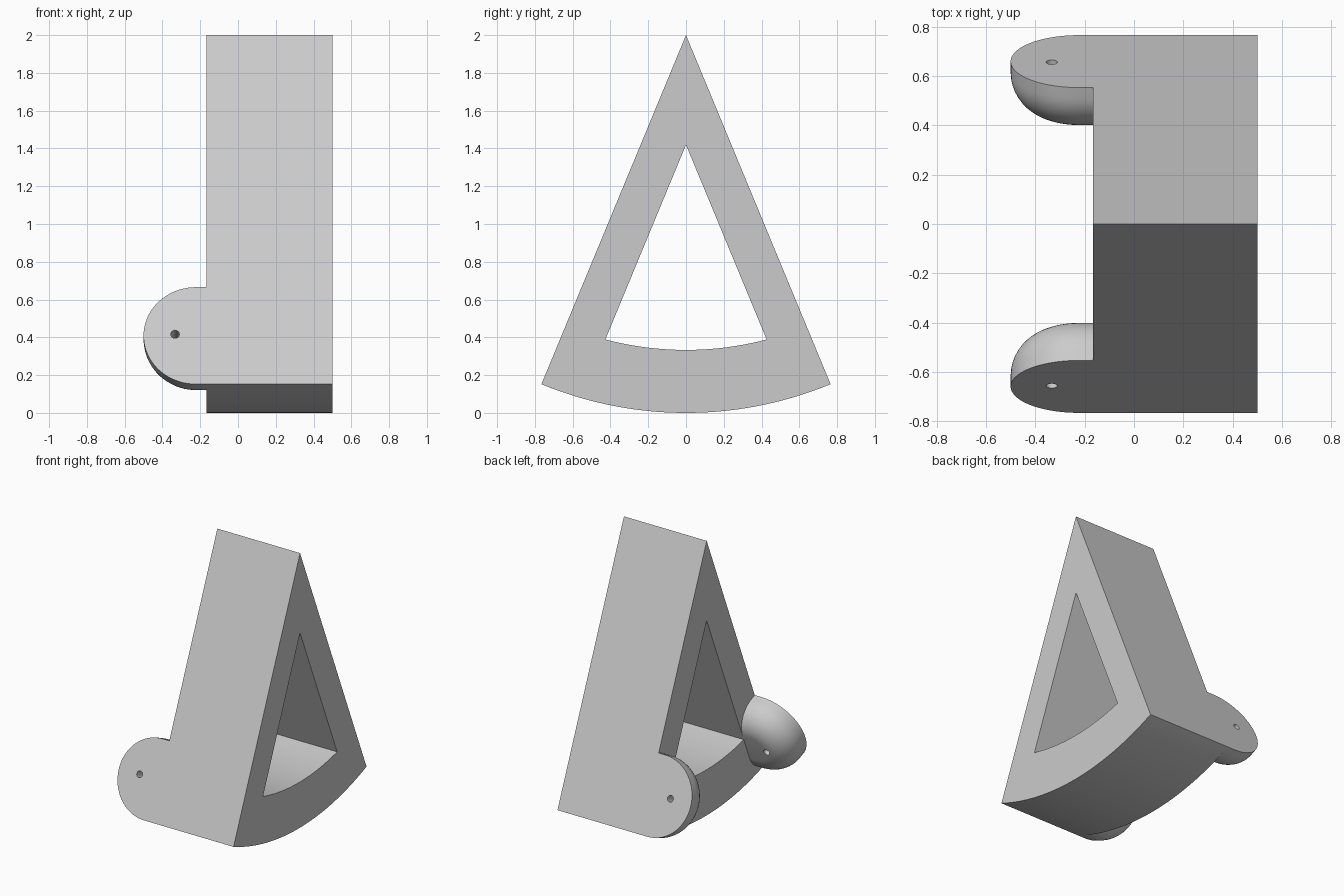
import bpy
import bmesh
import math
from mathutils import Vector, Matrix

if "Cube" in bpy.data.objects:
    bpy.data.objects.remove(bpy.data.objects["Cube"], do_unlink=True)

HALF = math.radians(22.5)        # half angle of the sector
RADIUS, THICK = 2.0, 2 / 9       # sector radius, bar thickness
SIDE_X, END_X = -1 / 6, 0.5      # frame extent in x
EAR_R, FILLET = 5 / 18, 0.175    # ear end radius, inner edge rounding

grey = bpy.data.materials.new("plain_grey")
grey.use_nodes = True
colour = (0.6, 0.6, 0.6, 1)
grey.diffuse_color = colour
grey.node_tree.nodes["Principled BSDF"].inputs["Base Color"].default_value = colour


def make_object(name, bm):
    bmesh.ops.recalc_face_normals(bm, faces=bm.faces)
    mesh = bpy.data.meshes.new(name)
    bm.to_mesh(mesh)
    bm.free()
    mesh.materials.append(grey)
    obj = bpy.data.objects.new(name, mesh)
    bpy.context.collection.objects.link(obj)
    return obj


def smooth(obj):
    bpy.ops.object.select_all(action="DESELECT")
    obj.select_set(True)
    bpy.context.view_layer.objects.active = obj
    bpy.ops.object.shade_smooth_by_angle(angle=math.radians(30))


def bridge(bm, a, b):
    for i in range(len(a)):
        j = (i + 1) % len(a)
        bm.faces.new((a[i], a[j], b[j], b[i]))


def sector(apex_z, radius, half, steps=40):
    """Apex followed by an arc centred on the top of the frame."""
    arc = [half * (2 * i / steps - 1) for i in range(steps + 1)]
    return [(0, apex_z)] + [(radius * math.sin(a), RADIUS - radius * math.cos(a)) for a in arc]


# Sector frame with a matching window
drop = THICK / math.sin(HALF)
inner_r = RADIUS * 5 / 6
inner_half = HALF - math.asin(THICK / inner_r)
profiles = [sector(RADIUS, RADIUS, HALF), sector(RADIUS - drop, inner_r, inner_half)]
bm = bmesh.new()
outer, inner = [[[bm.verts.new((x, y, z)) for y, z in p] for x in (SIDE_X, END_X)] for p in profiles]
bridge(bm, outer[0], outer[1])
bridge(bm, inner[0], inner[1])
for k in (0, 1):
    bridge(bm, outer[k], inner[k])
frame = make_object("sector_frame", bm)
smooth(frame)

# Local space of a sloping bar: x, distance down the slope, depth inward
slope = Matrix(((1, 0, 0),
                (0, math.sin(HALF), -math.cos(HALF)),
                (0, -math.cos(HALF), -math.sin(HALF)))).to_4x4()
slope.translation = Vector((0, 0, RADIUS))
centre = Vector((END_X * -1 + EAR_R, RADIUS - EAR_R, 0))


def ear_ring(bm, inset, depth, steps=40):
    r = EAR_R - inset
    pts = [(SIDE_X, centre.y + r)]
    for i in range(steps + 1):
        a = math.pi * (0.5 + i / steps)
        pts.append((centre.x + r * math.cos(a), centre.y + r * math.sin(a)))
    pts.append((SIDE_X, centre.y - r))
    return [bm.verts.new(slope @ Vector((x, s, depth))) for x, s in pts]


# Hinge ear: flat outside, rounded inner edge
bm = bmesh.new()
rings = [ear_ring(bm, 0, 0)]
for i in range(13):
    a = math.pi / 2 * i / 12
    rings.append(ear_ring(bm, FILLET * (1 - math.cos(a)), THICK - FILLET * (1 - math.sin(a))))
for a, b in zip(rings, rings[1:]):
    # skip the root side, which is closed by one flat face
    for i in range(len(a) - 1):
        bm.faces.new((a[i], a[i + 1], b[i + 1], b[i]))
bm.faces.new(rings[0])
bm.faces.new(rings[-1])
bm.faces.new([r[0] for r in rings] + [r[-1] for r in reversed(rings)])
ears = make_object("hinge_ears", bm)

# Pin hole cutter
bm = bmesh.new()
bmesh.ops.create_cone(bm, cap_ends=True, segments=24, radius1=0.023, radius2=0.023, depth=0.6,
                      matrix=slope @ Matrix.Translation((-1 / 3, 1.714, 0.1)))
cutter = make_object("pin_hole_cutter", bm)
cutter.hide_render = True
cutter.hide_set(True)

hole = ears.modifiers.new("pin_hole", "BOOLEAN")
hole.operation = "DIFFERENCE"
hole.solver = "EXACT"
hole.object = cutter
mirror = ears.modifiers.new("other_side", "MIRROR")
mirror.use_axis = (False, True, False)
mirror.use_clip = False
mirror.use_mirror_merge = False
smooth(ears)
